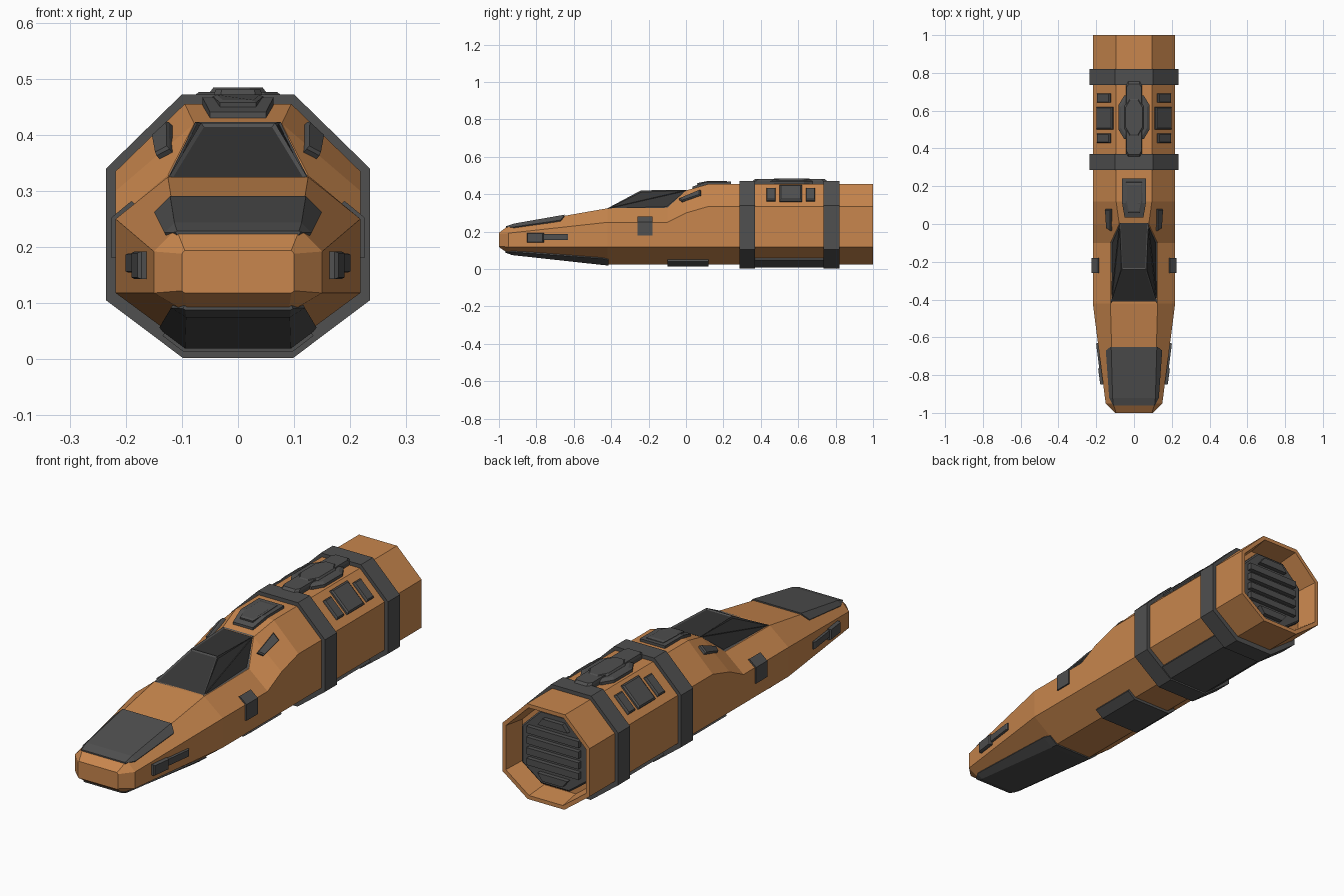
import bpy, bmesh
from mathutils import Vector

if "Cube" in bpy.data.objects:
    bpy.data.objects.remove(bpy.data.objects["Cube"])


def material(name, r, g, b):
    m = bpy.data.materials.new(name)
    m.diffuse_color = (r, g, b, 1)
    m.use_nodes = True
    m.node_tree.nodes["Principled BSDF"].inputs["Base Color"].default_value = m.diffuse_color
    return m


ORANGE = material("orange_paint", 0.58, 0.24, 0.075)
GREY = material("dark_grey", 0.08, 0.08, 0.08)
GLASS = material("dark_glass", 0.035, 0.035, 0.035)


def finish(name, bm, mat, mirror=False):
    bmesh.ops.remove_doubles(bm, verts=bm.verts, dist=1e-5)
    bmesh.ops.recalc_face_normals(bm, faces=bm.faces)
    me = bpy.data.meshes.new(name)
    bm.to_mesh(me)
    bm.free()
    me.materials.append(mat)
    ob = bpy.data.objects.new(name, me)
    bpy.context.collection.objects.link(ob)
    if mirror:
        ob.modifiers.new("mirror", "MIRROR").use_clip = False
    return ob


def loft(name, rings, mat, mirror=False):
    """Skin a list of rings of 3D points and cap both ends."""
    bm = bmesh.new()
    vs = [[bm.verts.new(p) for p in r] for r in rings]
    n = len(vs[0])
    for a, b in zip(vs, vs[1:]):
        for i in range(n):
            bm.faces.new((a[i], a[(i + 1) % n], b[(i + 1) % n], b[i]))
    bm.faces.new(vs[0])
    bm.faces.new(vs[-1])
    return finish(name, bm, mat, mirror)


def plate(name, pts, h, shrink=0.9, mat=GREY, mirror=False, base=-0.012):
    """Raised plate with bevelled sides on a flat outline."""
    pts = [Vector(p) for p in pts]
    c = sum(pts, Vector()) / len(pts)
    n = (pts[1] - pts[0]).cross(pts[2] - pts[1]).normalized()
    if n.dot(c - Vector((0, c.y, 0.24))) < 0:
        n = -n
    rings = [[p + n * base for p in pts], [p + n * h * 0.6 for p in pts],
             [c + (p - c) * shrink + n * h for p in pts]]
    return loft(name, rings, mat, mirror)


# Hull half profiles: y, then bottom, lower side, shoulder, top corner (x, z)
HULL = [
    (-1.00, (0.095, 0.118), (0.10, 0.122), (0.10, 0.188), (0.095, 0.194)),
    (-0.95, (0.090, 0.083), (0.15, 0.118), (0.15, 0.192), (0.110, 0.232)),
    (-0.42, (0.092, 0.025), (0.218, 0.118), (0.218, 0.25), (0.125, 0.325)),
    (-0.10, (0.092, 0.025), (0.218, 0.118), (0.218, 0.25), (0.125, 0.328)),
    (0.00, (0.092, 0.025), (0.218, 0.118), (0.218, 0.30), (0.078, 0.42)),
    (0.12, (0.092, 0.025), (0.218, 0.118), (0.218, 0.335), (0.095, 0.455)),
    (1.00, (0.092, 0.025), (0.218, 0.118), (0.218, 0.335), (0.095, 0.455)),
]


def profile(y):
    """Hull half profile at any y."""
    for a, b in zip(HULL, HULL[1:]):
        if y <= b[0]:
            t = (y - a[0]) / (b[0] - a[0])
            return [Vector(p).lerp(Vector(q), t) for p, q in zip(a[1:], b[1:])]


def octagon(y, s=1.0):
    half = [(p.x * s, 0.24 + (p.y - 0.24) * s) for p in profile(y)]
    return [(x, y, z) for x, z in half] + [(-x, y, z) for x, z in half[::-1]]


# Hull with recessed rear end
rings = [octagon(h[0]) for h in HULL]
for y, s in ((1.0, 0.92), (0.90, 0.86)):
    rings.append([(p[0], y, p[2]) for p in octagon(1.0, s)])
loft("hull", rings, ORANGE)

# Two ring bands
BAND = [(0.098, 0.002), (0.235, 0.105), (0.235, 0.34), (0.10, 0.472)]
for tag, y0, y1 in (("front", 0.285, 0.37), ("rear", 0.735, 0.82)):
    ring = lambda y: [(x, y, z) for x, z in BAND] + [(-x, y, z) for x, z in BAND[::-1]]
    loft(tag + "_band", [ring(y0), ring(y1)], GREY)

# Rear exhaust plate, slats and end blocks
loft("exhaust_plate", [[(p[0], y, p[2]) for p in octagon(1, s)]
                       for y, s in ((0.89, 0.77), (0.93, 0.77), (0.935, 0.74))], GREY)


def bar(name, w0, w1, z0, z1, y0=0.92, y1=0.955):
    loft(name, [[(-w0, y, z0), (w0, y, z0), (w1, y, z1), (-w1, y, z1)] for y in (y0, y1)], GREY)


for i in range(4):
    z = 0.152 + i * 0.048
    bar(f"exhaust_slat_{i + 1}", 0.13, 0.13, z, z + 0.03)
bar("exhaust_block_top", 0.075, 0.05, 0.348, 0.38)
bar("exhaust_block_bottom", 0.05, 0.075, 0.098, 0.13)


# Panels folded over the top or bottom edges of the hull
def wrap(name, stations, top, d):
    i, j, s = (3, 2, 1) if top else (0, 1, -1)
    rings = []
    for y, t in stations:
        p = profile(y)
        a, b = p[i], p[i].lerp(p[j], t)
        half = [(a.x + d * 0.4, a.y + s * d), (b.x + d * 0.7, b.y + s * d * 0.7),
                (b.x * 0.9, b.y - s * 0.025)]
        rings.append([(x, y, z) for x, z in half] + [(-x, y, z) for x, z in half[::-1]])
    loft(name, rings, GREY)


wrap("nose_top_panel", [(-0.962, 0.02), (-0.92, 0.38), (-0.67, 0.40), (-0.65, 0.02)], True, 0.006)
wrap("nose_bottom_panel", [(-0.965, 0.05), (-0.93, 0.40), (-0.45, 0.36), (-0.415, 0.30)], False, 0.006)
wrap("belly_front_panel", [(-0.10, 0.27), (0.12, 0.27)], False, 0.012)
wrap("belly_rear_panel", [(0.36, 0.36), (0.745, 0.36)], False, 0.016)

# Cockpit canopy: solid frame with sunken glass panes
bm = bmesh.new()
for x, y, z in ((0.123, -0.42, 0.325), (0.123, -0.10, 0.328), (0.066, -0.24, 0.421), (0.076, 0.005, 0.423)):
    for s in (1, -1):
        bm.verts.new((x * s, y, z))
bmesh.ops.convex_hull(bm, input=bm.verts)
bmesh.ops.dissolve_limit(bm, angle_limit=0.1, verts=bm.verts, edges=bm.edges)
bm.normal_update()
panes = [f for f in bm.faces if f.normal.z > 0.1]
bmesh.ops.inset_individual(bm, faces=panes, thickness=0.009, depth=-0.004)
for f in panes:
    f.material_index = 1
canopy = finish("canopy", bm, GREY)
canopy.data.materials.append(GLASS)


# Panels on the sloping upper sides
def slope(y, t):
    p = profile(y)
    q = p[3].lerp(p[2], t)
    return (q.x, y, q.y)


for name, y0, y1, t0, t1 in (("main", 0.50, 0.62, 0.10, 0.80),
                             ("front", 0.43, 0.478, 0.22, 0.78),
                             ("rear", 0.642, 0.69, 0.22, 0.78)):
    plate(f"shoulder_panels_{name}", [slope(y0, t0), slope(y1, t0), slope(y1, t1), slope(y0, t1)],
          0.013, 0.88, mirror=True)
plate("cockpit_vents", [slope(-0.035, 0.18), slope(0.08, 0.22), slope(0.08, 0.44), slope(-0.02, 0.40)],
      0.014, mirror=True)

# Clamps bent over the hull sides
clamp = [(0.20, 0.18), (0.225, 0.18), (0.225, 0.253), (0.190, 0.282), (0.175, 0.27)]
loft("side_clamps", [[(x, y, z) for x, z in clamp] for y in (-0.26, -0.18)], GREY, mirror=True)


# Nose side fittings
def flank(y, z):
    return (profile(y)[2].x, y, z)


for name, y0, y1, z0, z1, h in (("block", -0.85, -0.76, 0.143, 0.192, 0.016),
                                ("bar", -0.77, -0.63, 0.155, 0.188, 0.010)):
    plate("nose_side_" + name, [flank(y0, z0), flank(y1, z0), flank(y1, z1), flank(y0, z1)],
          h, mirror=True)


# Roof hatch between the bands
def oct_outline(w, y0, y1, c, z):
    half = [(w - c * 0.6, y0), (w, y0 + c), (w, y1 - c), (w - c * 0.6, y1)]
    return [(x, y, z) for x, y in half] + [(-x, y, z) for x, y in half[::-1]]


plate("hatch_spine", oct_outline(0.043, 0.355, 0.755, 0.02, 0.455), 0.026, 0.93)
plate("hatch_body", oct_outline(0.082, 0.45, 0.68, 0.05, 0.455), 0.021, 0.85)
plate("hatch_lid", oct_outline(0.05, 0.46, 0.67, 0.045, 0.465), 0.019, 0.88)

# Roof vent behind the canopy
loft("roof_vent", [[(-w, y, z - 0.03), (w, y, z - 0.03), (w, y, z), (-w, y, z)]
                   for y, w, z in ((0.035, 0.05, 0.441), (0.11, 0.063, 0.466), (0.24, 0.063, 0.467))], GREY)
plate("roof_vent_lid", [(-0.032, 0.06, 0.452), (0.032, 0.06, 0.452), (0.045, 0.12, 0.463),
                        (0.042, 0.222, 0.464), (-0.042, 0.222, 0.464), (-0.045, 0.12, 0.463)], 0.009, 0.85)
